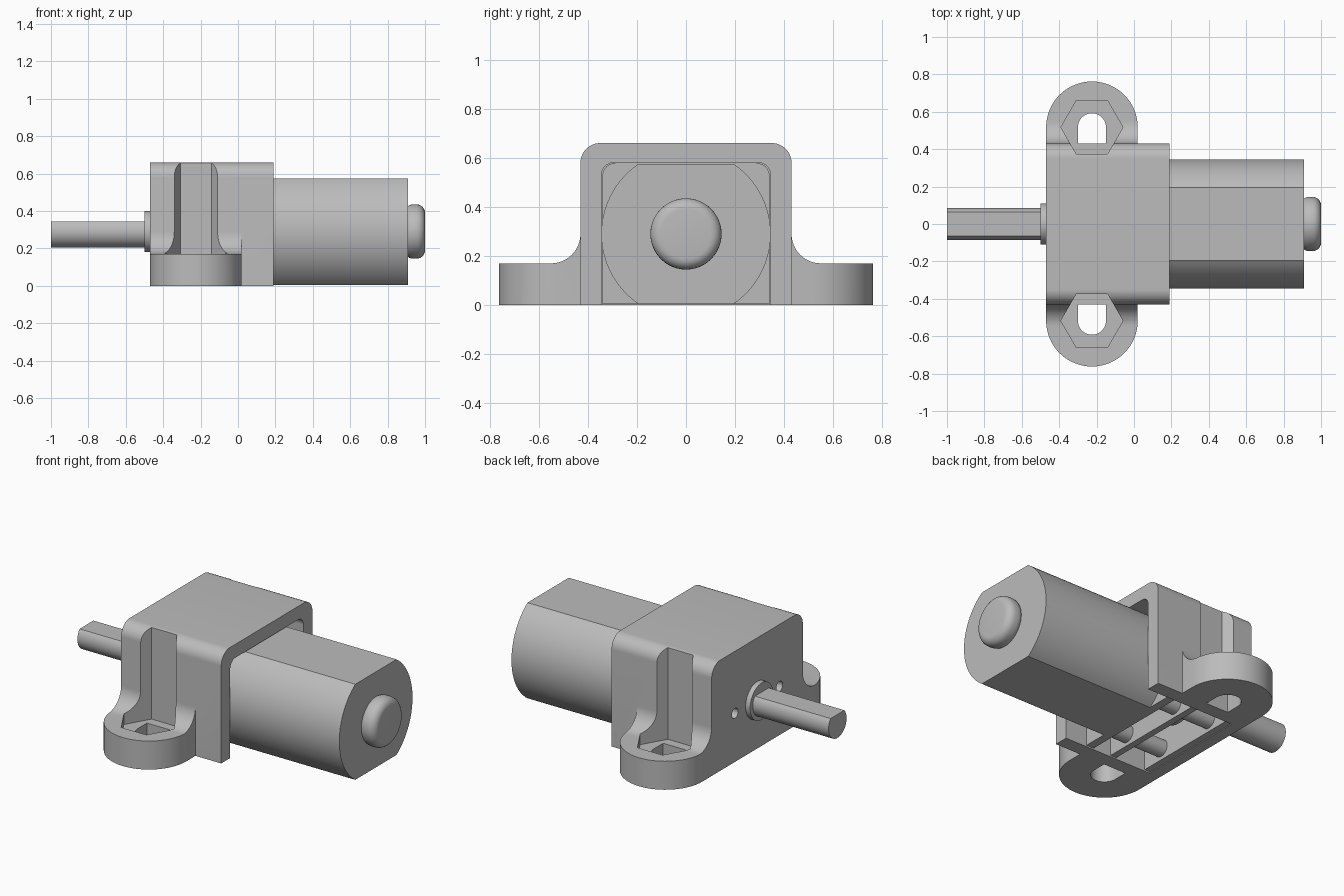
import bpy, bmesh, math
from mathutils import Vector

old = bpy.data.objects.get("Cube")
if old:
    bpy.data.objects.remove(old, do_unlink=True)

grey = bpy.data.materials.new("plain grey")
grey.use_nodes = True
colour = (0.5, 0.5, 0.5, 1)
grey.diffuse_color = colour
grey.node_tree.nodes["Principled BSDF"].inputs["Base Color"].default_value = colour

AXIS_Z = 0.29   # height of the motor axis
EAR_X = -0.225  # middle of the mounting ears


def prism(name, points, axis, lo, hi):
    """Extrude a 2D outline along x (points are y, z) or z (points are x, y)."""
    bm = bmesh.new()
    place = (lambda p, t: (t, *p)) if axis == "x" else (lambda p, t: (*p, t))
    face = bm.faces.new([bm.verts.new(place(p, lo)) for p in points])
    out = bmesh.ops.extrude_face_region(bm, geom=[face])
    shift = Vector((hi - lo, 0, 0) if axis == "x" else (0, 0, hi - lo))
    verts = [v for v in out["geom"] if isinstance(v, bmesh.types.BMVert)]
    bmesh.ops.translate(bm, verts=verts, vec=shift)
    bmesh.ops.recalc_face_normals(bm, faces=bm.faces)
    mesh = bpy.data.meshes.new(name)
    bm.to_mesh(mesh)
    bm.free()
    mesh.materials.append(grey)
    ob = bpy.data.objects.new(name, mesh)
    bpy.context.collection.objects.link(ob)
    return ob


def arc(cx, cy, r, a0, a1, n=12):
    angles = [math.radians(a0 + (a1 - a0) * i / n) for i in range(n + 1)]
    return [(cx + r * math.cos(a), cy + r * math.sin(a)) for a in angles]


def circle(cx, cy, r, n=48):
    return arc(cx, cy, r, 0, 360, n)[:-1]


def arch(half, bottom, top, r):
    """Upright outline with rounded top corners."""
    return ([(-half, bottom), (half, bottom)] + arc(half - r, top - r, r, 0, 90)
            + arc(r - half, top - r, r, 90, 180))


def apply_modifiers(ob):
    bpy.context.view_layer.update()
    done = ob.evaluated_get(bpy.context.evaluated_depsgraph_get())
    mesh = bpy.data.meshes.new_from_object(done)
    ob.modifiers.clear()
    ob.data = mesh


def boolean(ob, tool, operation):
    m = ob.modifiers.new("cut", "BOOLEAN")
    m.operation, m.object, m.solver = operation, tool, "EXACT"
    apply_modifiers(ob)
    bpy.data.objects.remove(tool, do_unlink=True)


def bevel(ob, width, segments):
    m = ob.modifiers.new("round", "BEVEL")
    m.width, m.segments, m.limit_method = width, segments, "ANGLE"
    m.angle_limit = math.radians(50)
    apply_modifiers(ob)


# Bracket: hood with rounded shoulders
bracket = prism("bracket", arch(0.43, 0, 0.66, 0.08), "x", -0.47, 0.19)

# Mounting ears, blended into the hood by a concave fillet
for s in (-1, 1):
    plan = [(EAR_X + 0.245, s * 0.4)]
    plan += [(x, s * y) for x, y in arc(EAR_X, 0.517, 0.245, 0, 180, 32)]
    plan += [(EAR_X - 0.245, s * 0.4)]
    ear = prism("ear", plan, "z", 0, 0.6)
    side = [(0.38, 0), (0.8, 0), (0.8, 0.17)] + arc(0.55, 0.29, 0.12, 270, 180) + [(0.38, 0.29)]
    boolean(ear, prism("ear_side", [(s * y, z) for y, z in side], "x", -0.6, 0.2), "INTERSECT")
    boolean(bracket, ear, "UNION")

# Hollow inside, open at the back and bottom
boolean(bracket, prism("hollow", arch(0.345, -0.1, 0.58, 0.05), "x", -0.4, 0.3), "DIFFERENCE")

# Nut pockets, bolt slots and screw holes
for s in (-1, 1):
    hexagon = circle(EAR_X, s * 0.517, 0.166, 6)
    boolean(bracket, prism("nut_pocket", hexagon, "z", 0.11, 0.8), "DIFFERENCE")
    slot = [(EAR_X + 0.075, s * 0.43)]
    slot += [(x, s * y) for x, y in arc(EAR_X, 0.517, 0.075, 0, 180, 24)]
    slot += [(EAR_X - 0.075, s * 0.43)]
    boolean(bracket, prism("bolt_slot", slot, "z", -0.1, 0.2), "DIFFERENCE")
    boolean(bracket, prism("screw_hole", circle(s * 0.21, AXIS_Z, 0.03, 24), "x", -0.6, -0.35),
            "DIFFERENCE")

# Motor can with flat top and bottom
flat = math.degrees(math.asin(0.285 / 0.345))
can = arc(0, AXIS_Z, 0.345, -flat, flat, 32) + arc(0, AXIS_Z, 0.345, 180 - flat, 180 + flat, 32)
motor = prism("motor_can", can, "x", 0.05, 0.91)

# Rounded rear bearing cap
cap = prism("rear_cap", circle(0, AXIS_Z, 0.145), "x", 0.89, 1.0)
bevel(cap, 0.045, 6)

# Gearbox: end plates joined by posts, with a gear in the middle
parts = [bracket, motor, cap]
box = arch(0.34, 0.005, 0.578, 0.05)
for name, lo, hi in (("rear_plate", 0.0, 0.05), ("middle_plate", -0.16, -0.12),
                     ("front_plate", -0.4, -0.36)):
    parts.append(prism(name, box, "x", lo, hi))
for name, y in (("left_post", 0.2), ("right_post", -0.2)):
    for level, z in (("lower", 0.075), ("upper", 0.5)):
        parts.append(prism(level + "_" + name, circle(y, z, 0.05, 24), "x", -0.38, 0.02))
parts.append(prism("gear", circle(0, AXIS_Z, 0.16), "x", -0.32, -0.2))

# Front collar and output shaft with one flat on top
parts.append(prism("collar", circle(0, AXIS_Z, 0.11), "x", -0.5, -0.46))
cut = math.degrees(math.asin(0.055 / 0.085))
shaft = prism("output_shaft", arc(0, AXIS_Z, 0.085, 180 - cut, 360 + cut, 40), "x", -1.0, -0.2)
parts.append(shaft)

# Smooth shading with crisp edges
bpy.ops.object.select_all(action="DESELECT")
for ob in parts:
    ob.select_set(True)
bpy.context.view_layer.objects.active = bracket
bpy.ops.object.shade_smooth_by_angle(angle=math.radians(30))
